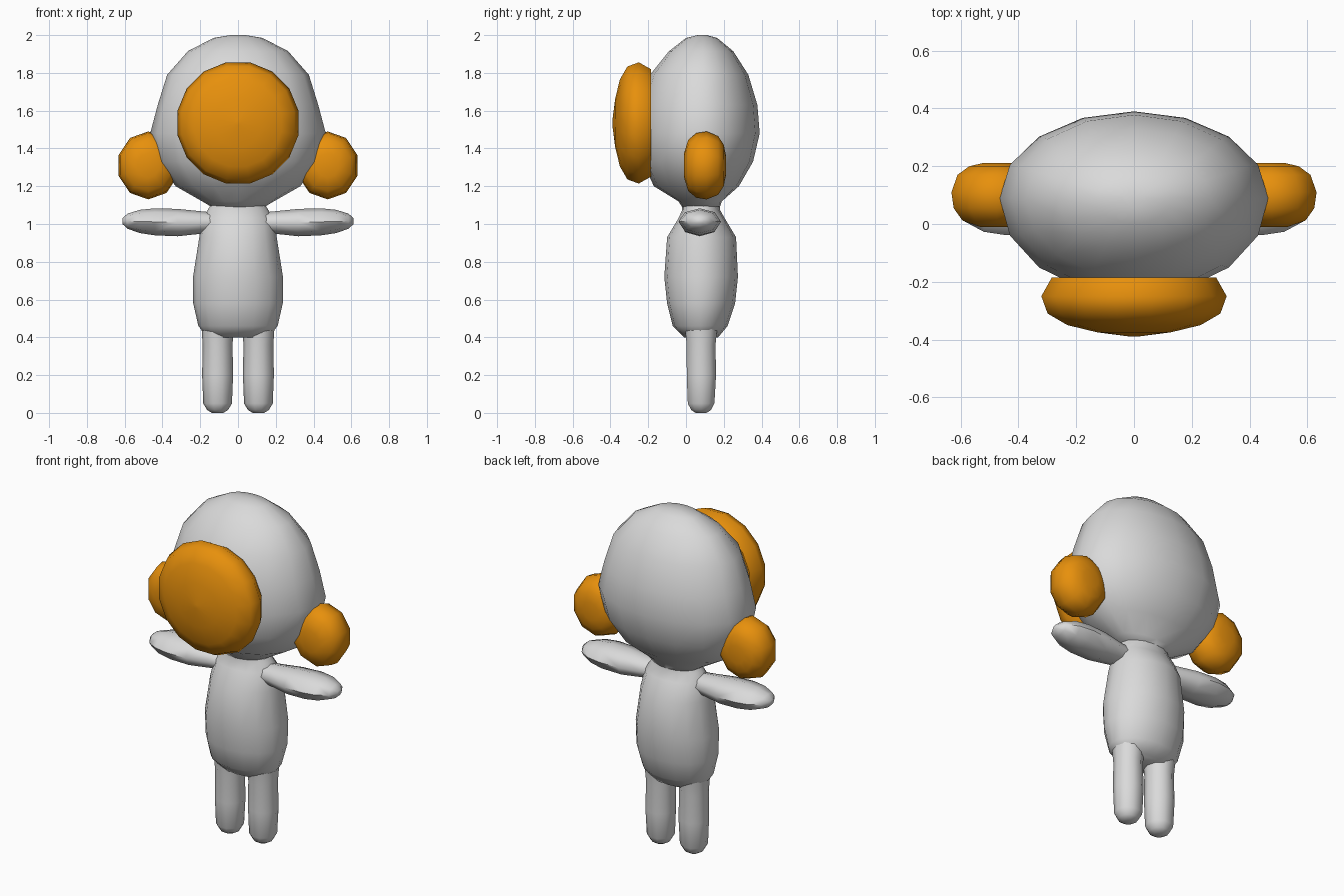
import bpy, bmesh, math

if "Cube" in bpy.data.objects:
    bpy.data.objects.remove(bpy.data.objects["Cube"])


def material(name, rgb):
    m = bpy.data.materials.new(name)
    m.diffuse_color = (*rgb, 1.0)
    m.use_nodes = True
    m.node_tree.nodes["Principled BSDF"].inputs["Base Color"].default_value = m.diffuse_color
    return m


grey = material("light grey", (0.7, 0.7, 0.7))
orange = material("orange", (0.86, 0.30, 0.004))


def loft(name, rings, place, n, mat, cu=0.0, mid=None, turn=0.0, angle=60):
    """Skin rings (position, half width, low, high) along an axis; place maps (p, u, v) to x, y, z."""
    bm = bmesh.new()
    loops = []
    for p, ru, lo, hi in rings:
        c = (lo + hi) / 2 if mid is None else mid
        loop = []
        for i in range(n):
            a = 2 * math.pi * i / n + turn
            s = math.sin(a)
            v = c + s * ((hi - c) if s > 0 else (c - lo))
            loop.append(bm.verts.new(place(p, cu + ru * math.cos(a), v)))
        loops.append(loop)
    for a, b in zip(loops, loops[1:]):
        for i in range(n):
            j = (i + 1) % n
            bm.faces.new((a[i], a[j], b[j], b[i]))
    bm.faces.new(loops[0])
    bm.faces.new(loops[-1])
    bmesh.ops.recalc_face_normals(bm, faces=bm.faces)
    mesh = bpy.data.meshes.new(name)
    bm.to_mesh(mesh)
    bm.free()
    mesh.materials.append(mat)
    ob = bpy.data.objects.new(name, mesh)
    bpy.context.collection.objects.link(ob)
    bpy.ops.object.select_all(action='DESELECT')
    ob.select_set(True)
    bpy.context.view_layer.objects.active = ob
    bpy.ops.object.shade_smooth_by_angle(angle=math.radians(angle))
    return ob


def upright(p, u, v):
    return (u, v, p)


def forward(p, u, v):
    return (u, p, v)


# Head: egg that is wide at ear height
loft("head", [
    (1.09, .14, -.02, .18), (1.12, .19, -.04, .19), (1.20, .33, -.17, .28),
    (1.33, .43, -.23, .355), (1.48, .465, -.25, .39), (1.63, .425, -.24, .378),
    (1.79, .375, -.19, .33), (1.915, .265, -.09, .25), (1.985, .13, 0, .165),
    (2.0, .04, .06, .11)], upright, 16, grey, mid=.09)

# Torso tapering to the neck
loft("torso", [
    (.40, .16, -.01, .17), (.46, .21, -.07, .22), (.58, .237, -.10, .26),
    (.72, .238, -.115, .275), (.93, .205, -.10, .265), (1.03, .19, -.04, .205),
    (1.075, .16, -.02, .18), (1.11, .14, -.02, .18)], upright, 16, grey)

# Domed face mask, flat at the back
mz = 1.535
loft("face_mask", [(y, r, mz - r, mz + r) for y, r in (
    (-.185, .29), (-.25, .327), (-.31, .305), (-.35, .235), (-.375, .13), (-.39, .012))],
    forward, 16, orange, turn=math.pi / 16)

for side, s in (("right", 1), ("left", -1)):
    # Rounded ears
    ez = 1.31
    loft(side + "_ear", [(y, r, ez - r * 1.09, ez + r * 1.09) for y, r in (
        (-.01, .06), (.012, .125), (.055, .157), (.11, .165), (.17, .143), (.20, .10), (.211, .05))],
        lambda p, u, v: (s * u, p, v), 10, orange, cu=.475, turn=math.pi / 10)

    # Outstretched arms
    loft(side + "_arm", [
        (.12, .07, .96, 1.06), (.20, .08, .948, 1.068), (.32, .105, .935, 1.08),
        (.44, .112, .94, 1.083), (.52, .10, .952, 1.075), (.585, .065, .975, 1.055),
        (.612, .02, 1.0, 1.03)],
        lambda p, u, v: (s * p, u, v), 8, grey, cu=.073)

    # Legs with rounded feet
    loft(side + "_leg", [
        (0, .03, .05, .11), (.015, .055, .025, .135), (.05, .076, .006, .154),
        (.20, .082, 0, .163), (.36, .079, 0, .16), (.45, .085, -.01, .17)],
        lambda p, u, v: (s * u, v, p), 10, grey, cu=.108)
